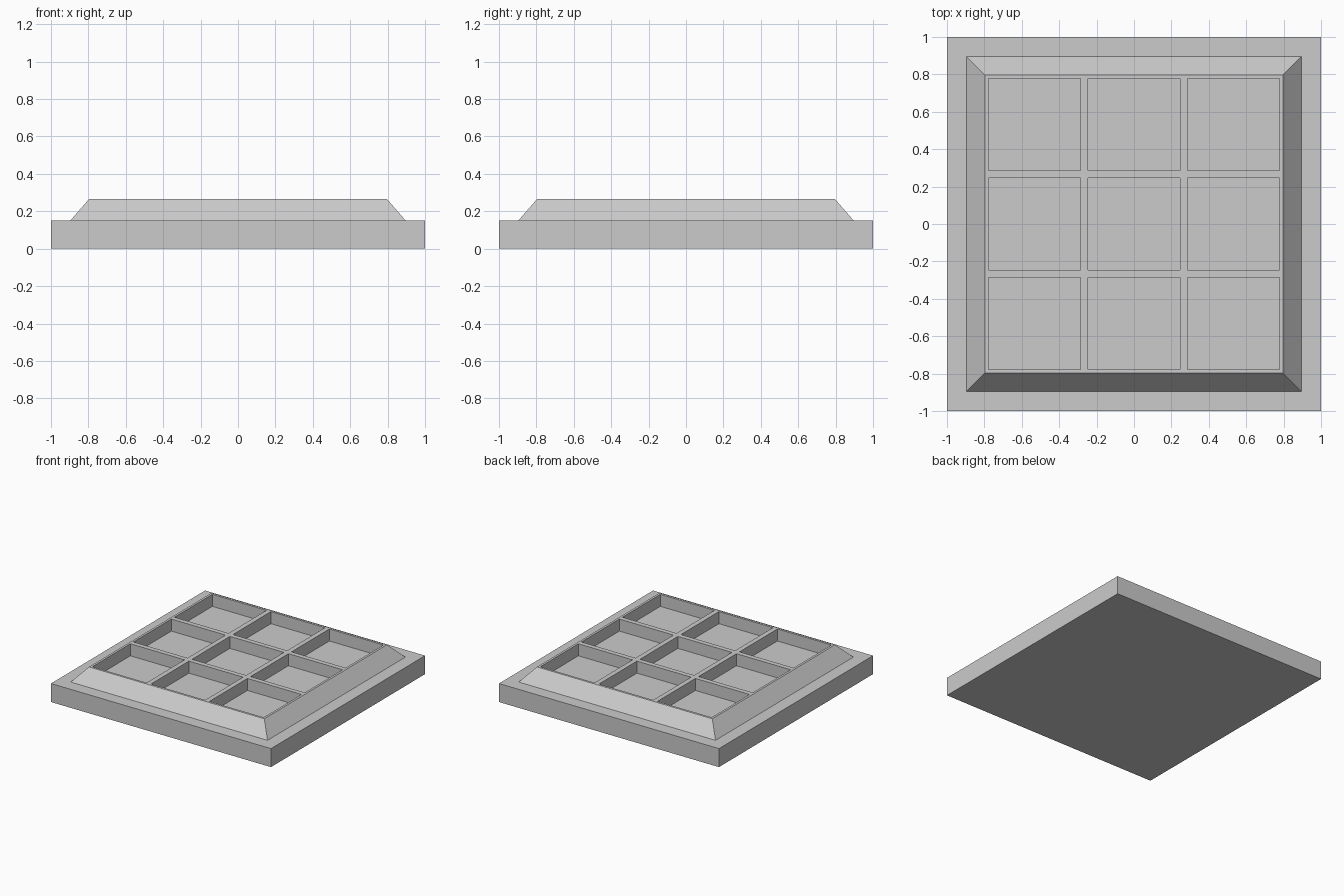
import bpy, bmesh

if "Cube" in bpy.data.objects:
    bpy.data.objects.remove(bpy.data.objects["Cube"])

SLAB_TOP, RIM_TOP, POCKET_FLOOR = 0.152, 0.265, 0.166
PITCH, HALF, RIM = 0.532, 0.246, 0.797
TAPER = 0.005

bm = bmesh.new()

# Grid lines: outer rim plus both edges of each of three pockets
lines = [-RIM] + [c * PITCH + s * HALF for c in (-1, 0, 1) for s in (-1, 1)] + [RIM]
n = len(lines)
grid = [[bm.verts.new((x, y, RIM_TOP)) for x in lines] for y in lines]
pockets = []
for j in range(n - 1):
    for i in range(n - 1):
        f = bm.faces.new((grid[j][i], grid[j][i + 1], grid[j + 1][i + 1], grid[j + 1][i]))
        if i % 2 and j % 2:
            pockets.append(f)
border = [e for e in bm.edges if e.is_boundary]

# Sink the nine pockets with slightly tapered walls
bmesh.ops.inset_individual(bm, faces=pockets, thickness=TAPER, use_even_offset=True)
for f in pockets:
    for v in f.verts:
        v.co.z = POCKET_FLOOR


def extend(edges, scale, z):
    """Extrude the outer loop, scaling it in plan and moving it to height z."""
    geom = bmesh.ops.extrude_edge_only(bm, edges=edges)["geom"]
    for v in geom:
        if isinstance(v, bmesh.types.BMVert):
            v.co.x *= scale
            v.co.y *= scale
            v.co.z = z
    return [e for e in geom if isinstance(e, bmesh.types.BMEdge) and e.is_boundary]


# Sloped skirt, flat ledge, slab sides, underside
border = extend(border, 0.895 / RIM, SLAB_TOP)
border = extend(border, 1 / 0.895, SLAB_TOP)
border = extend(border, 1, 0)
bmesh.ops.contextual_create(bm, geom=border)

# Clean up the flat areas and orient faces outwards
bmesh.ops.dissolve_limit(bm, angle_limit=0.01, verts=bm.verts[:], edges=bm.edges[:])
bmesh.ops.recalc_face_normals(bm, faces=bm.faces[:])

mesh = bpy.data.meshes.new("compartment_panel")
bm.to_mesh(mesh)
bm.free()
panel = bpy.data.objects.new("compartment_panel", mesh)
bpy.context.collection.objects.link(panel)
